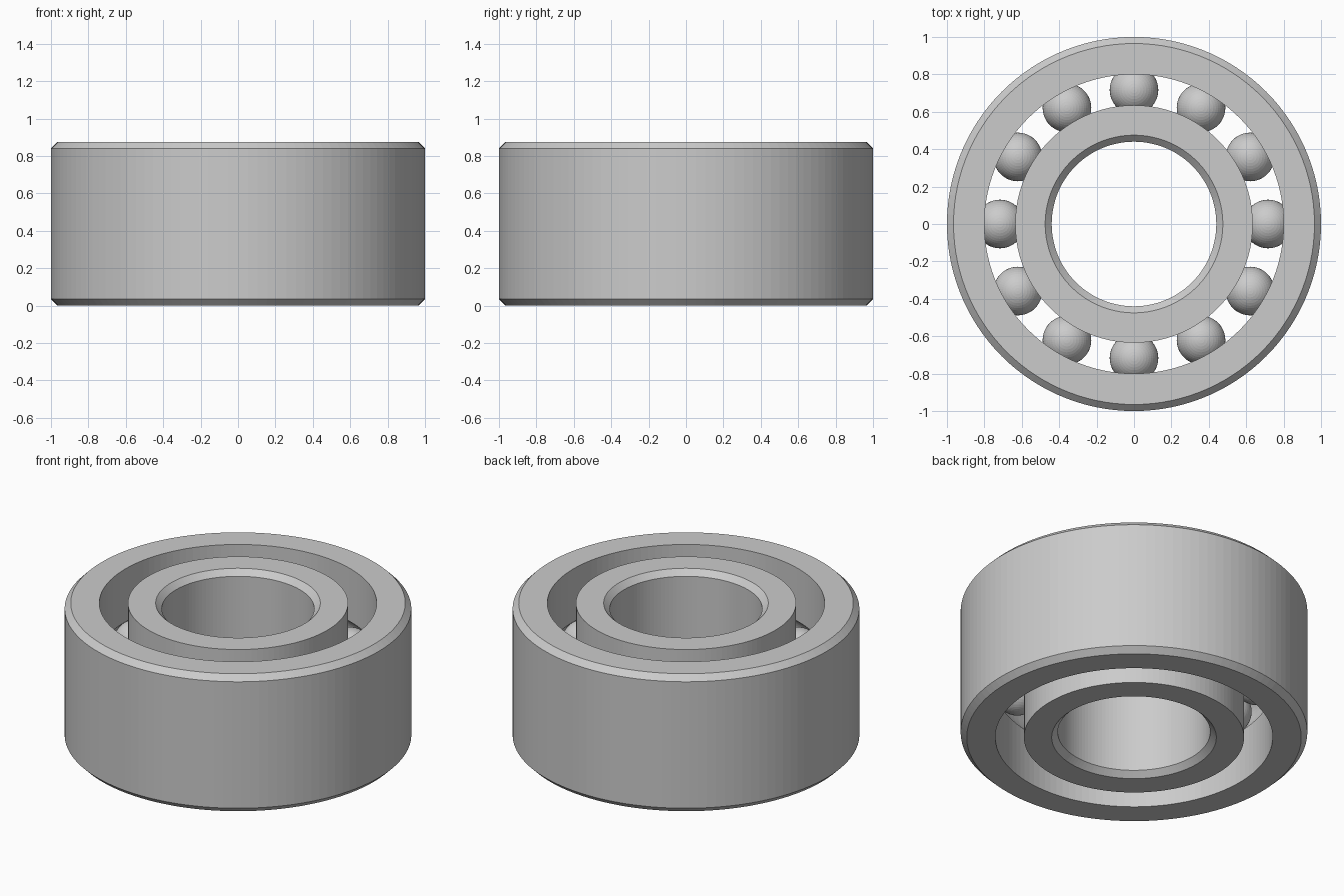
import bpy
import bmesh
from math import pi, sin, cos, acos
from mathutils import Matrix, Vector

cube = bpy.data.objects.get("Cube")
if cube:
    bpy.data.objects.remove(cube, do_unlink=True)

HEIGHT = 0.875
MID = HEIGHT / 2
CHAMFER = 0.035
PITCH = 0.717
BALL_RADIUS = 0.13
BALL_COUNT = 12
SEGMENTS = 120

steel = bpy.data.materials.new("steel grey")
steel.use_nodes = True
GREY = (0.6, 0.6, 0.6, 1)
steel.diffuse_color = GREY
steel.node_tree.nodes["Principled BSDF"].inputs["Base Color"].default_value = GREY


def finish(name, bm):
    mesh = bpy.data.meshes.new(name)
    bm.to_mesh(mesh)
    bm.free()
    mesh.materials.append(steel)
    obj = bpy.data.objects.new(name, mesh)
    bpy.context.collection.objects.link(obj)
    return obj


def race(name, plain, chamfered):
    """Lathe a ring: one chamfered wall, one wall with a ball groove."""
    side = 1 if chamfered > plain else -1
    edge = chamfered - side * CHAMFER
    profile = [(edge, 0), (chamfered, CHAMFER),
               (chamfered, HEIGHT - CHAMFER), (edge, HEIGHT), (plain, HEIGHT)]
    # Groove arc follows the balls
    half = acos(abs(plain - PITCH) / BALL_RADIUS)
    steps = 12
    for i in range(steps + 1):
        a = half * (1 - 2 * i / steps)
        profile.append((PITCH + side * BALL_RADIUS * cos(a),
                        MID + BALL_RADIUS * sin(a)))
    profile.append((plain, 0))

    bm = bmesh.new()
    verts = [bm.verts.new((r, 0, z)) for r, z in profile]
    edges = [bm.edges.new((v, verts[i - 1])) for i, v in enumerate(verts)]
    bmesh.ops.spin(bm, geom=verts + edges, cent=(0, 0, 0), axis=(0, 0, 1),
                   angle=2 * pi, steps=SEGMENTS, use_merge=True)
    bmesh.ops.remove_doubles(bm, verts=bm.verts, dist=1e-5)
    bmesh.ops.recalc_face_normals(bm, faces=bm.faces)
    return finish(name, bm)


# Inner and outer rings
race("outer_ring", 0.80, 1.0)
race("inner_ring", 0.635, 0.44)

# Balls spaced evenly between the rings
for i in range(BALL_COUNT):
    a = 2 * pi * i / BALL_COUNT
    bm = bmesh.new()
    bmesh.ops.create_uvsphere(
        bm, u_segments=48, v_segments=24, radius=BALL_RADIUS,
        matrix=Matrix.Translation(Vector((PITCH * cos(a), PITCH * sin(a), MID))))
    finish(f"ball_{i + 1}", bm)
